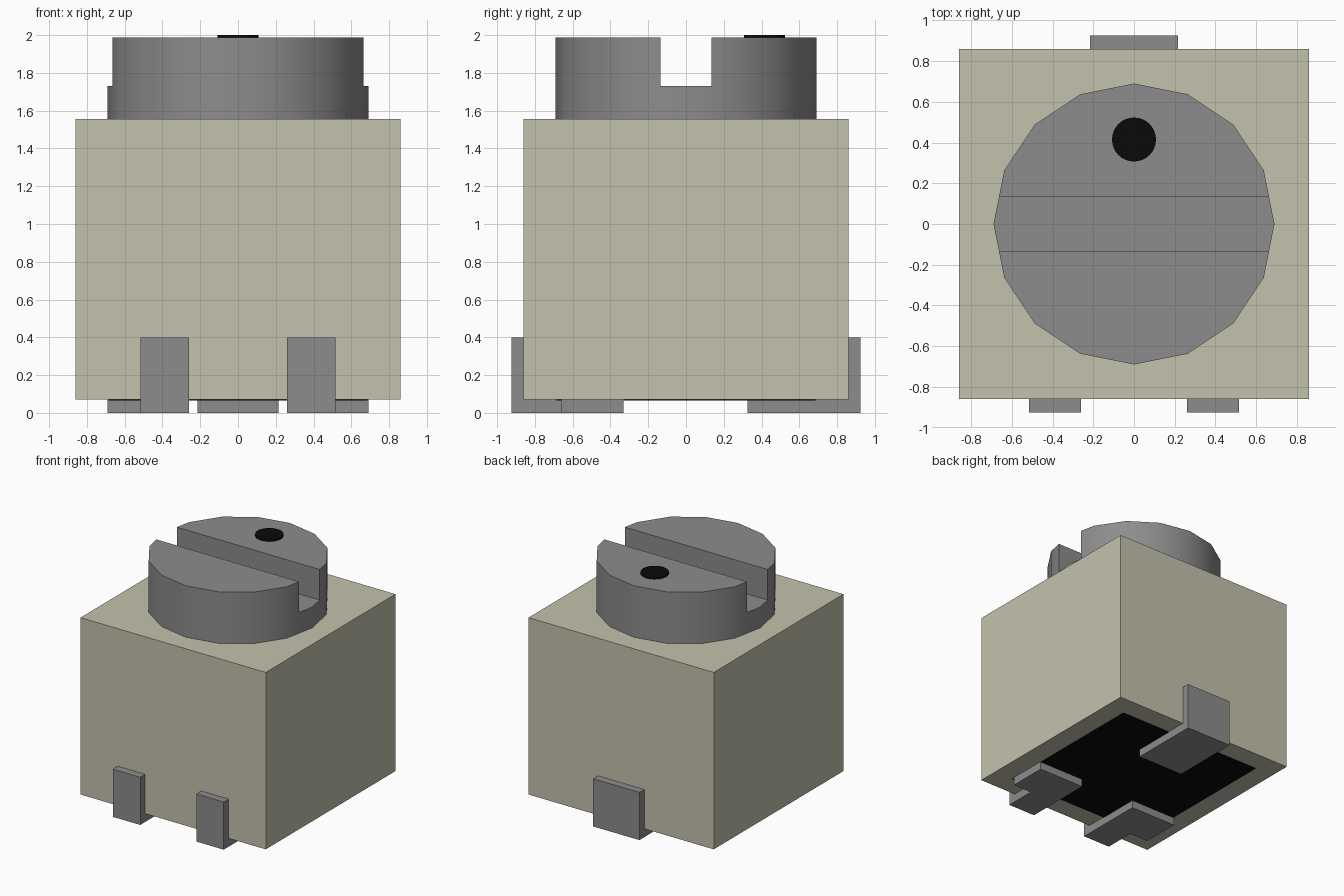
import bpy, bmesh, math
from mathutils import Matrix, Vector

if "Cube" in bpy.data.objects:
    bpy.data.objects.remove(bpy.data.objects["Cube"], do_unlink=True)


def material(name, rgb):
    m = bpy.data.materials.new(name)
    m.use_nodes = True
    m.diffuse_color = (*rgb, 1)
    m.node_tree.nodes["Principled BSDF"].inputs["Base Color"].default_value = (*rgb, 1)
    return m


BEIGE = material("beige plastic", (0.55, 0.54, 0.415))
GREY = material("grey metal", (0.265, 0.265, 0.265))
BLACK = material("black", (0.003, 0.003, 0.003))


def finish(name, bm, mat):
    bmesh.ops.recalc_face_normals(bm, faces=bm.faces)
    mesh = bpy.data.meshes.new(name)
    bm.to_mesh(mesh)
    bm.free()
    mesh.materials.append(mat)
    ob = bpy.data.objects.new(name, mesh)
    bpy.context.collection.objects.link(ob)
    return ob


def box(name, lo, hi, mat):
    lo, hi = Vector(lo), Vector(hi)
    bm = bmesh.new()
    bmesh.ops.create_cube(bm, size=1, matrix=Matrix.Translation((lo + hi) / 2)
                          @ Matrix.Diagonal((*(hi - lo), 1)))
    return finish(name, bm, mat)


def cylinder(name, centre, radius, z0, z1, sides, mat):
    bm = bmesh.new()
    bmesh.ops.create_cone(bm, cap_ends=True, segments=sides, radius1=radius,
                          radius2=radius, depth=z1 - z0,
                          matrix=Matrix.Translation((*centre, (z0 + z1) / 2)))
    return finish(name, bm, mat)


def smooth(ob):
    bpy.ops.object.select_all(action="DESELECT")
    ob.select_set(True)
    bpy.context.view_layer.objects.active = ob
    bpy.ops.object.shade_smooth_by_angle(angle=math.radians(30))


def terminal(name, pad, tab, sx=1):
    """Flat pad under the body, with an outer strip (tab) folded up its side."""
    bm = bmesh.new()
    for outline in (pad, tab):
        bm.faces.new([bm.verts.new((sx * x, y, 0)) for x, y in outline])
    bmesh.ops.remove_doubles(bm, verts=bm.verts, dist=1e-4)
    top = bmesh.ops.extrude_face_region(bm, geom=bm.faces[:])["geom"]
    bmesh.ops.translate(bm, vec=(0, 0, 0.07),
                        verts=[g for g in top if isinstance(g, bmesh.types.BMVert)])
    strip = [g for g in top if isinstance(g, bmesh.types.BMFace)
             and abs(g.calc_center_median().y) > 0.86]
    raised = bmesh.ops.extrude_discrete_faces(bm, faces=strip)["faces"]
    bmesh.ops.translate(bm, vec=(0, 0, 0.33), verts=list({v for f in raised for v in f.verts}))
    bmesh.ops.remove_doubles(bm, verts=bm.verts, dist=1e-4)
    bmesh.ops.dissolve_limit(bm, angle_limit=0.01, verts=bm.verts, edges=bm.edges)
    return finish(name, bm, GREY)


# Housing and dark underside plate
box("body", (-0.86, -0.86, 0.07), (0.86, 0.86, 1.555), BEIGE)
box("underside_plate", (-0.685, -0.685, 0.065), (0.685, 0.685, 0.07), BLACK)

# Slotted adjustment dial
dial = cylinder("dial", (0, 0), 0.69, 1.555, 1.987, 16, GREY)
cutter = box("slot_cutter", (-1, -0.135, 1.73), (1, 0.135, 2.2), GREY)
cutter.hide_render = True
slot = dial.modifiers.new("slot", "BOOLEAN")
slot.operation, slot.solver, slot.object = "DIFFERENCE", "EXACT", cutter
bpy.context.view_layer.objects.active = dial
dial.select_set(True)
bpy.ops.object.modifier_apply(modifier="slot")
bpy.data.objects.remove(cutter, do_unlink=True)
smooth(dial)

# Position dot on the dial
smooth(cylinder("indicator_dot", (0, 0.415), 0.108, 1.985, 2.0, 32, BLACK))

# Two L-shaped front terminals and one straight back terminal
front_pad = [(0.26, -0.86), (0.515, -0.86), (0.515, -0.66), (0.69, -0.66),
             (0.69, -0.33), (0.26, -0.33)]
front_tab = [(0.26, -0.925), (0.515, -0.925), (0.515, -0.86), (0.26, -0.86)]
for side, sx in (("left", 1), ("right", -1)):
    terminal(f"front_{side}_terminal", front_pad, front_tab, sx)
terminal("back_terminal",
         [(-0.215, 0.325), (0.215, 0.325), (0.215, 0.86), (-0.215, 0.86)],
         [(-0.215, 0.86), (0.215, 0.86), (0.215, 0.925), (-0.215, 0.925)])
